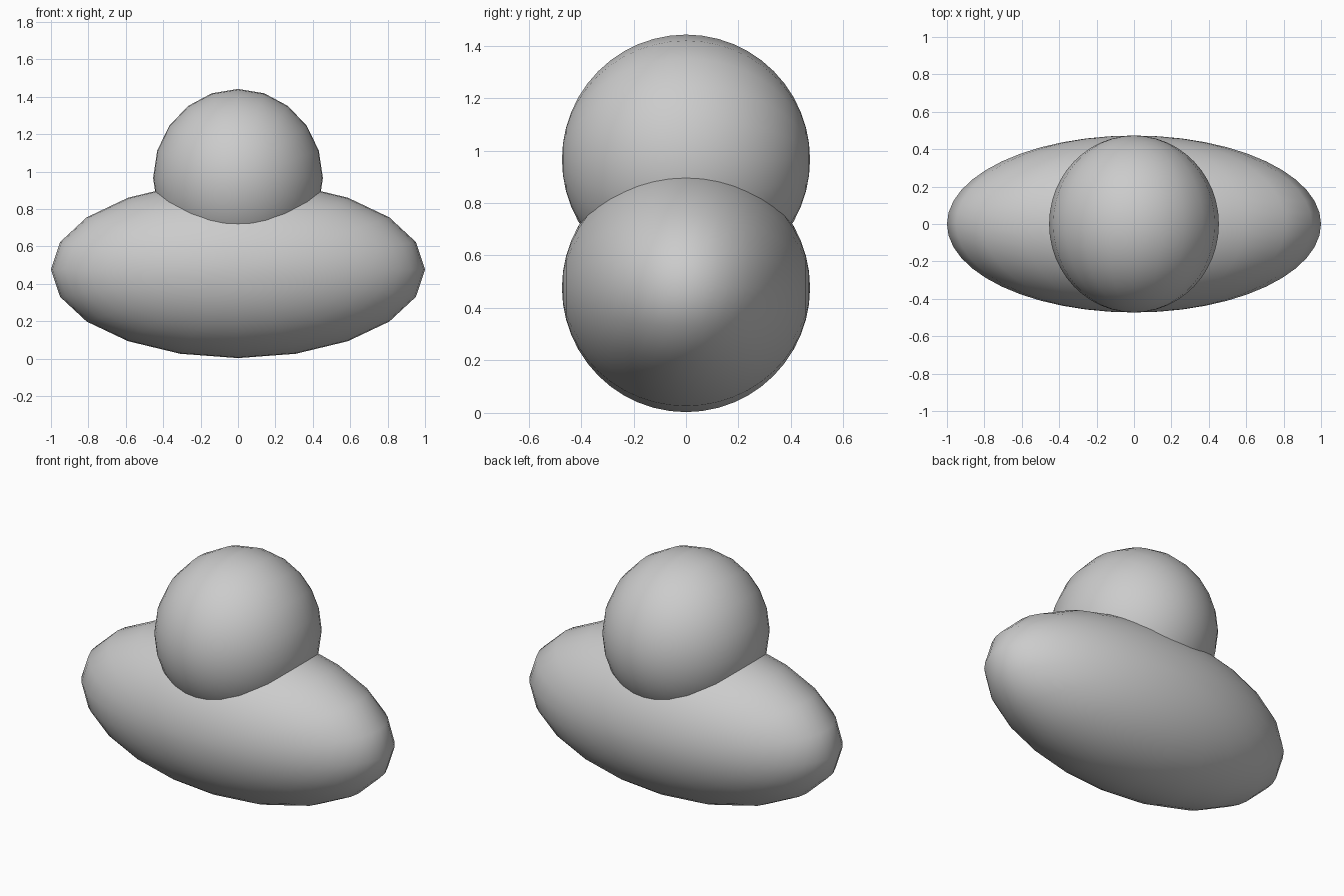
import bpy, math

if "Cube" in bpy.data.objects:
    bpy.data.objects.remove(bpy.data.objects["Cube"])


def ellipsoid(name, centre, radii):
    """Smooth ellipsoid with 20 sides seen from the front and poles at front and back."""
    bpy.ops.mesh.primitive_uv_sphere_add(segments=20, ring_count=24, radius=1,
                                         rotation=(math.pi / 2, 0, 0))
    ob = bpy.context.object
    ob.name = name
    bpy.ops.object.transform_apply(location=False, rotation=True, scale=False)
    ob.scale = radii
    ob.location = centre
    bpy.ops.object.transform_apply(location=False, rotation=False, scale=True)
    bpy.ops.object.shade_smooth()
    return ob


# Wide lower body
ellipsoid("body", (0, 0, 0.477), (1.0, 0.473, 0.474))
# Ball sunk into the top of the body
ellipsoid("head", (0, 0, 0.966), (0.454, 0.473, 0.476))
